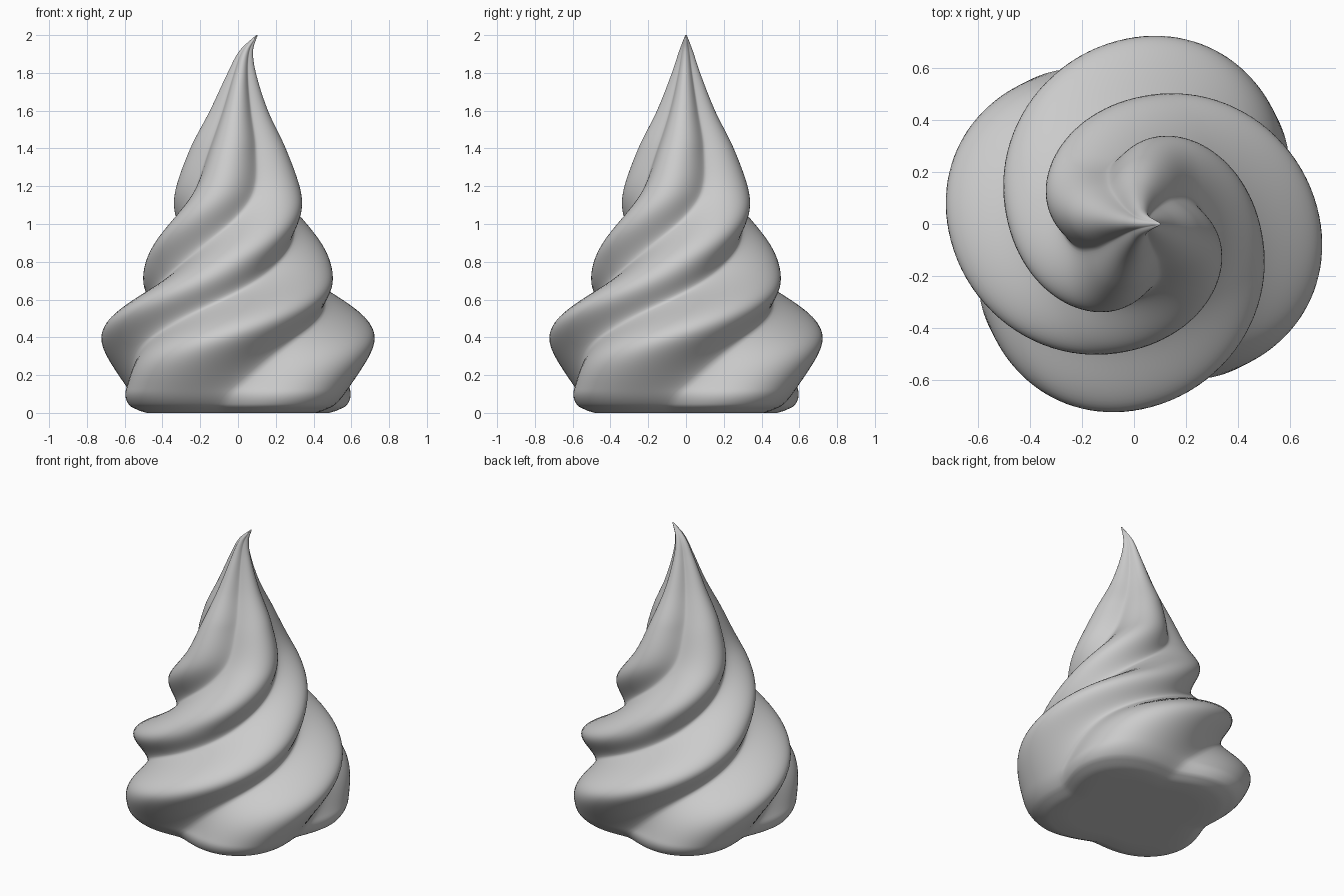
import bpy, bmesh, math

if "Cube" in bpy.data.objects:
    bpy.data.objects.remove(bpy.data.objects["Cube"])

# Height stations: z, ridge radius, twist (degrees), tip lean in x, valley/ridge ratio
KEYS = [
    (0.01, 0.57, -56, 0.0, 0.80),
    (0.04, 0.64, -54, 0.0, 0.80),
    (0.12, 0.69, -47, 0.0, 0.80),
    (0.40, 0.73, -10, 0.0, 0.76),
    (0.78, 0.50, 78, 0.0, 0.74),
    (1.13, 0.37, 150, 0.0, 0.70),
    (1.40, 0.257, 167, 0.0, 0.70),
    (1.60, 0.155, 171, 0.005, 0.70),
    (1.80, 0.075, 173, 0.02, 0.70),
    (1.92, 0.035, 174, 0.045, 0.75),
    (2.00, 0.004, 175, 0.10, 0.80),
]
SEGS, RINGS, LOBES = 128, 130, 4


def slope(i, c):
    a, b = KEYS[max(i - 1, 0)], KEYS[min(i + 1, len(KEYS) - 1)]
    return (b[c] - a[c]) / (b[0] - a[0])


def sample(z, c):
    """Smooth interpolation of one column of the stations."""
    i = max(k for k in range(len(KEYS) - 1) if KEYS[k][0] <= z + 1e-9)
    h = KEYS[i + 1][0] - KEYS[i][0]
    t = min(1.0, (z - KEYS[i][0]) / h)
    return ((2*t**3 - 3*t**2 + 1) * KEYS[i][c] + (t**3 - 2*t**2 + t) * h * slope(i, c)
            + (3*t**2 - 2*t**3) * KEYS[i + 1][c] + (t**3 - t**2) * h * slope(i + 1, c))


def ring(bm, z, scale=1.0):
    """Rounded four-lobed star at height z."""
    r, tw = sample(z, 1) * scale, math.radians(sample(z, 2))
    lean, valley = sample(z, 3), sample(z, 4)
    out = []
    for s in range(SEGS):
        p = 2 * math.pi * s / SEGS
        f = valley + (1 - valley) * max(0, 0.5 + 0.5 * math.cos(LOBES * p)) ** 0.75
        out.append(bm.verts.new((lean + r * f * math.cos(p + tw),
                                 r * f * math.sin(p + tw), z)))
    return out


# Twisted cream swirl, lofted from base to tip
bm = bmesh.new()
z0, z1 = KEYS[0][0], KEYS[-1][0]
rings = [ring(bm, z0, s) for s in (0.3, 0.7, 0.93)]
for v in rings[0] + rings[1] + rings[2]:
    v.co.z = 0.0
rings += [ring(bm, z0 + (z1 - z0) * (k / RINGS) ** 1.15) for k in range(RINGS + 1)]
for a, b in zip(rings, rings[1:]):
    for s in range(SEGS):
        n = (s + 1) % SEGS
        bm.faces.new((a[s], a[n], b[n], b[s]))
bm.faces.new(rings[0][::-1])
bm.faces.new(rings[-1])
bmesh.ops.recalc_face_normals(bm, faces=bm.faces)
for f in bm.faces:
    f.smooth = True

mesh = bpy.data.meshes.new("cream_swirl")
bm.to_mesh(mesh)
bm.free()
obj = bpy.data.objects.new("cream_swirl", mesh)
bpy.context.collection.objects.link(obj)
